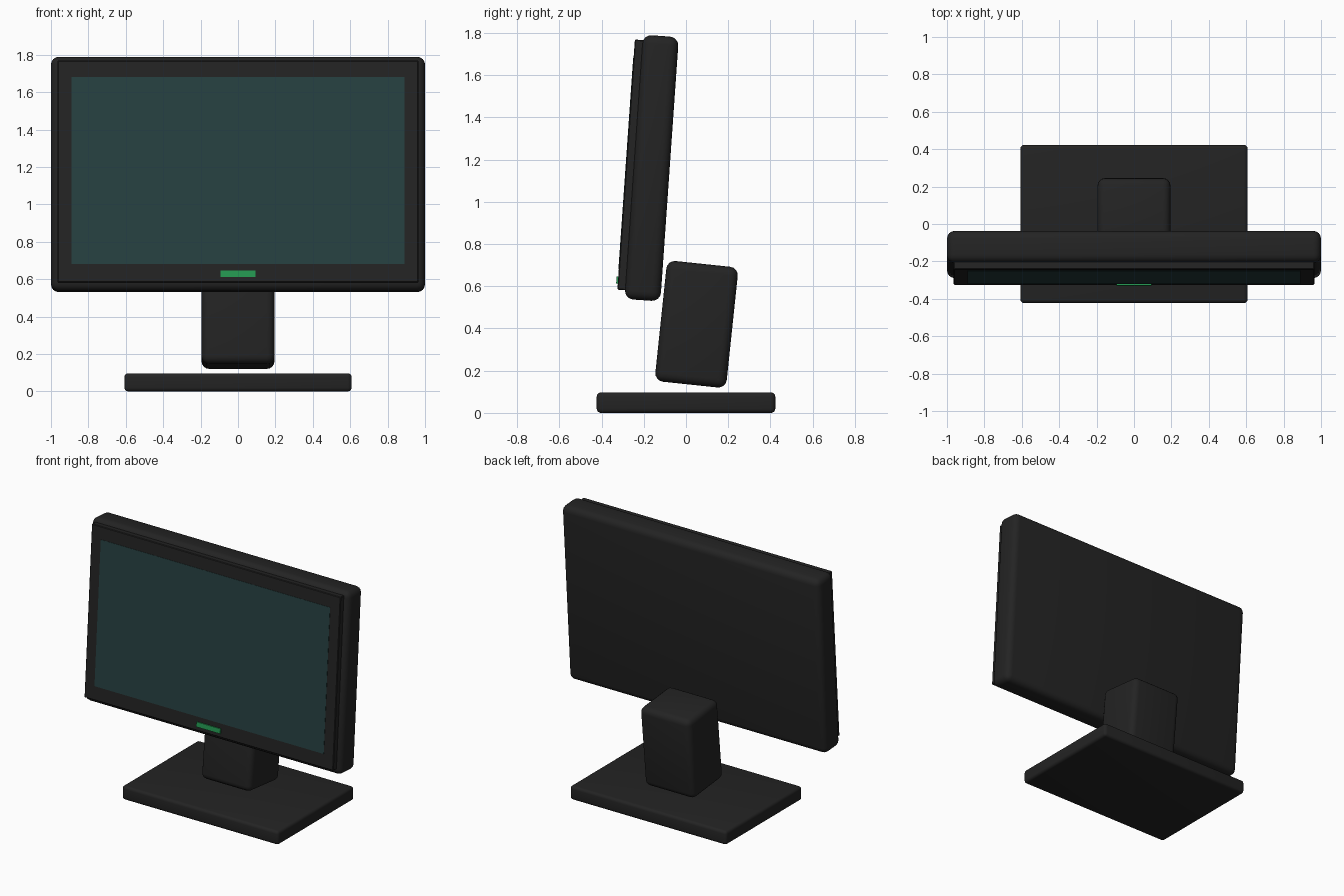
import bpy, math
from mathutils import Matrix, Vector

if "Cube" in bpy.data.objects:
    bpy.data.objects.remove(bpy.data.objects["Cube"])


def material(name, rgb):
    m = bpy.data.materials.new(name)
    m.diffuse_color = (*rgb, 1)
    m.use_nodes = True
    m.node_tree.nodes["Principled BSDF"].inputs["Base Color"].default_value = m.diffuse_color
    return m


black = material("black plastic", (0.017, 0.017, 0.017))
teal = material("dark teal glass", (0.019, 0.051, 0.052))
green = material("green light", (0.018, 0.32, 0.085))


def block(name, size, mat, frame=Matrix(), offset=(0, 0, 0), bevel=0, segments=4):
    """Rounded box placed at an offset inside a (tilted) frame."""
    bpy.ops.mesh.primitive_cube_add(size=1)
    ob = bpy.context.object
    ob.name = name
    ob.data.transform(Matrix.Diagonal((*size, 1)))
    ob.data.materials.append(mat)
    ob.matrix_world = frame @ Matrix.Translation(Vector(offset))
    if bevel:
        mod = ob.modifiers.new("rounded edges", 'BEVEL')
        mod.width = bevel
        mod.segments = segments
        bpy.ops.object.modifier_apply(modifier=mod.name)
        bpy.ops.object.shade_smooth_by_angle(angle=math.radians(35))
    return ob


def tilted(y, z, degrees):
    """Frame leaning back by the given angle."""
    return Matrix.Translation((0, y, z)) @ Matrix.Rotation(math.radians(-degrees), 4, 'X')


# Stand
block("base", (1.214, 0.846, 0.097), black, offset=(0, 0, 0.0485), bevel=0.02)
block("neck", (0.39, 0.34, 0.575), black, tilted(0.05, 0.42, 6), bevel=0.04)

# Display head, all parts share one leaning frame
head = tilted(-0.163, 1.16, 4)
block("housing", (2.0, 0.171, 1.255), black, head, bevel=0.042)
block("bezel", (1.93, 0.08, 1.188), black, head, (0, -0.0815, 0.008), bevel=0.004, segments=1)
block("screen", (1.778, 0.006, 1.003), teal, head, (0, -0.1205, 0.012))
block("status_light", (0.186, 0.01, 0.034), green, head, (0, -0.1245, -0.541))
